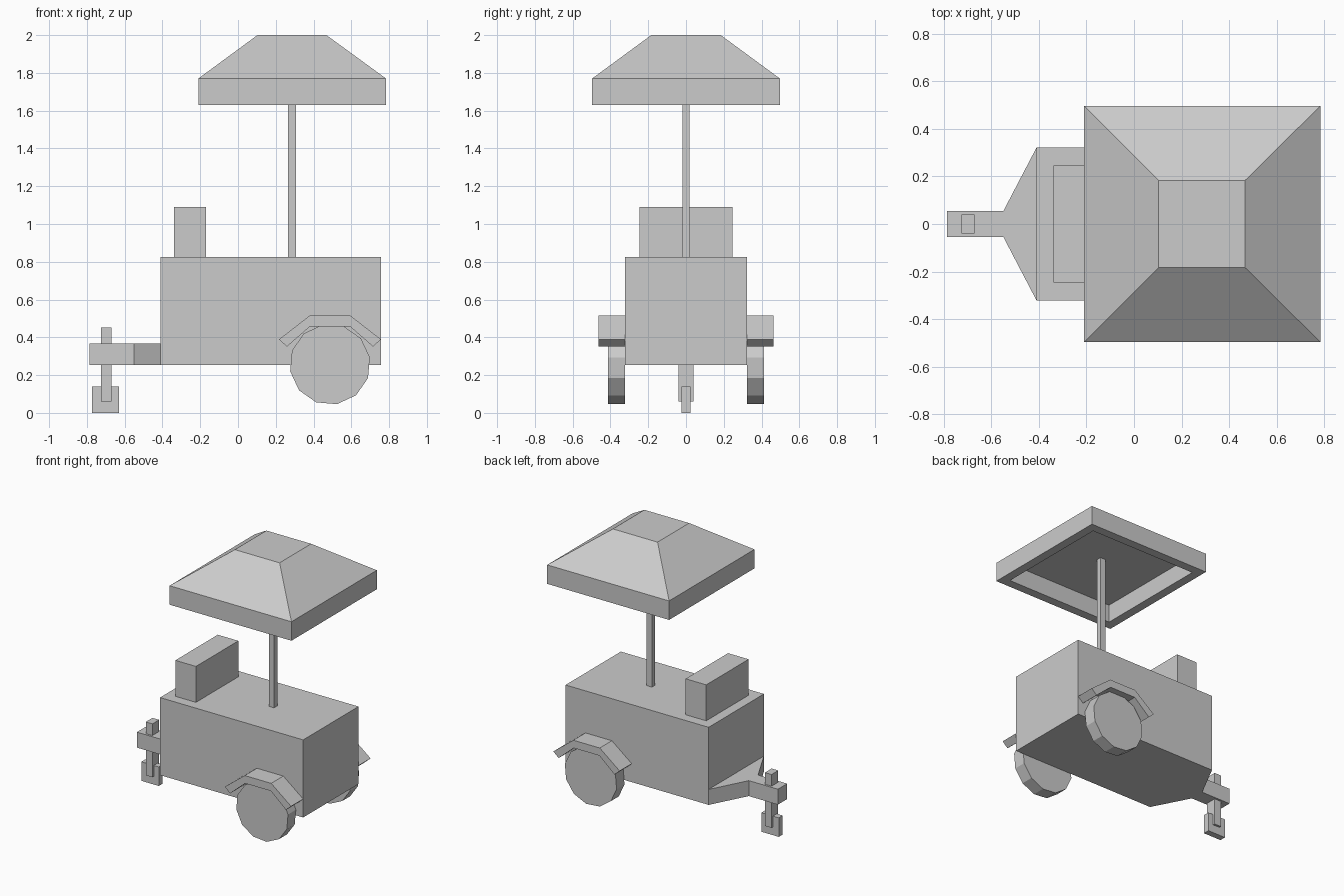
import bpy
import bmesh
import math

old = bpy.data.objects.get("Cube")
if old:
    bpy.data.objects.remove(old, do_unlink=True)

# One plain grey for the whole cart
GREY = (0.6, 0.6, 0.6, 1)
grey = bpy.data.materials.new("plain grey")
grey.use_nodes = True
grey.diffuse_color = GREY
grey.node_tree.nodes["Principled BSDF"].inputs["Base Color"].default_value = GREY


def loft(name, rings):
    """Join matching rings of points into a closed, flat-shaded solid."""
    bm = bmesh.new()
    loops = [[bm.verts.new(p) for p in ring] for ring in rings]
    count = len(loops[0])
    for a, b in zip(loops, loops[1:]):
        for i in range(count):
            j = (i + 1) % count
            bm.faces.new((a[i], a[j], b[j], b[i]))
    bm.faces.new(loops[0][::-1])
    bm.faces.new(loops[-1])
    bmesh.ops.recalc_face_normals(bm, faces=bm.faces)
    mesh = bpy.data.meshes.new(name)
    bm.to_mesh(mesh)
    bm.free()
    mesh.materials.append(grey)
    obj = bpy.data.objects.new(name, mesh)
    bpy.context.collection.objects.link(obj)
    return obj


def rect(x0, x1, y, z):
    return [(x0, -y, z), (x1, -y, z), (x1, y, z), (x0, y, z)]


def box(name, x0, x1, y, z0, z1):
    return loft(name, [rect(x0, x1, y, z0), rect(x0, x1, y, z1)])


def side_prism(name, profile, y0, y1):
    """Extrude an x-z profile across the cart."""
    return loft(name, [[(x, y, z) for x, z in profile] for y in (y0, y1)])


# Cart body, counter box and umbrella pole
box("cart_body", -0.41, 0.757, 0.322, 0.253, 0.825)
box("counter_box", -0.338, -0.17, 0.247, 0.825, 1.09)
box("canopy_pole", 0.265, 0.307, 0.019, 0.825, 1.765)

# Canopy: recessed underside, rim, eave and sloped roof
loft("canopy", [
    rect(-0.145, 0.719, 0.432, 1.76),
    rect(-0.145, 0.719, 0.432, 1.63),
    rect(-0.21, 0.784, 0.497, 1.63),
    rect(-0.21, 0.784, 0.497, 1.77),
    rect(0.103, 0.468, 0.184, 2.0),
])

# Tapered drawbar
half = [(-0.41, 0.322), (-0.55, 0.054), (-0.787, 0.054)]
outline = half + [(x, -y) for x, y in reversed(half)]
loft("drawbar", [[(x, y, z) for x, y in outline] for z in (0.253, 0.367)])

# Jockey post and its square foot
box("jockey_post", -0.725, -0.671, 0.039, 0.06, 0.453)
box("jockey_foot", -0.773, -0.63, 0.023, 0, 0.14)

# Wheels and fenders on both sides
AXLE_X, AXLE_Z, RADIUS, SIDES = 0.487, 0.257, 0.214, 12
turns = [math.radians(10) + math.tau * i / SIDES for i in range(SIDES)]
wheel = [(AXLE_X + RADIUS * math.cos(t), AXLE_Z + RADIUS * math.sin(t)) for t in turns]

arch = [(-0.27, 0.389), (-0.108, 0.515), (0.108, 0.515), (0.27, 0.389),
        (0.228, 0.351), (0.105, 0.458), (-0.105, 0.458), (-0.228, 0.351)]
fender = [(AXLE_X + x, z) for x, z in arch]

for side, s in (("left", -1), ("right", 1)):
    # The drawbar points to -x, but the model faces -y, so its left is +x
    place = "front" if s < 0 else "back"
    side_prism(place + "_wheel", wheel, s * 0.322, s * 0.414)
    side_prism(place + "_fender", fender, s * 0.322, s * 0.463)
